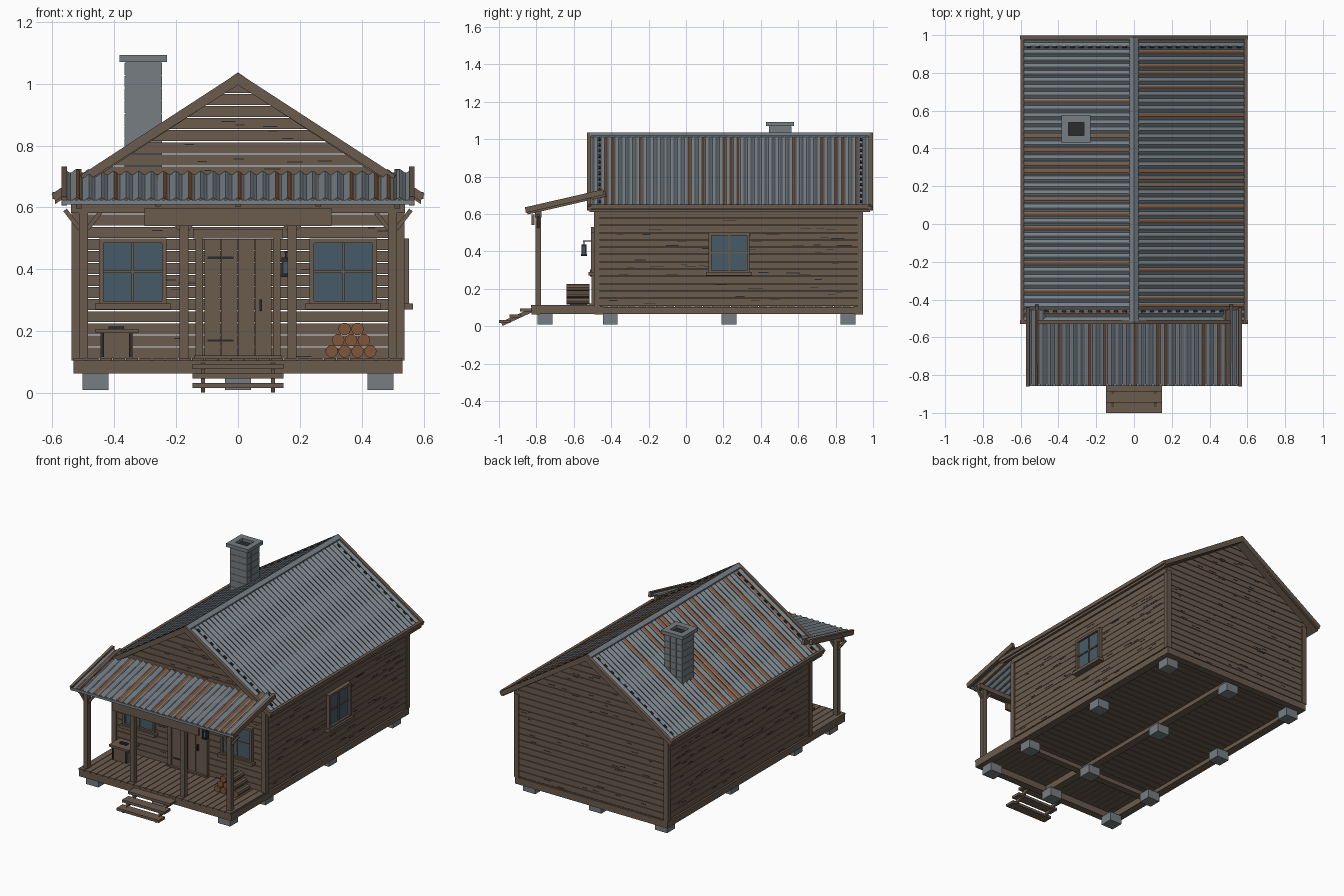
import bpy, bmesh, math, random
from mathutils import Vector as V

if "Cube" in bpy.data.objects:
    bpy.data.objects.remove(bpy.data.objects["Cube"])

random.seed(4)

def material(name, r, g, b):
    m = bpy.data.materials.new(name)
    m.diffuse_color = (r, g, b, 1)
    m.use_nodes = True
    m.node_tree.nodes["Principled BSDF"].inputs["Base Color"].default_value = m.diffuse_color
    return m

WOOD = material("weathered wood", 0.145, 0.103, 0.074)
METAL = material("roof metal", 0.19, 0.225, 0.25)
RUST = material("rust", 0.23, 0.092, 0.038)
STONE = material("stone", 0.18, 0.205, 0.22)
IRON = material("dark iron", 0.022, 0.024, 0.027)
GLASS = material("window glass", 0.062, 0.105, 0.135)
CUT = material("cut log", 0.22, 0.092, 0.042)

def prism(bm, poly, d, mi=0):
    a = [bm.verts.new(V(p)) for p in poly]
    b = [bm.verts.new(V(p) + V(d)) for p in poly]
    n = len(a)
    fs = [bm.faces.new(a[::-1]), bm.faces.new(b)]
    fs += [bm.faces.new((a[i], a[(i + 1) % n], b[(i + 1) % n], b[i])) for i in range(n)]
    for f in fs:
        f.material_index = mi
    return fs

def box(bm, x0, x1, y0, y1, z0, z1):
    prism(bm, [(x0, y0, z0), (x1, y0, z0), (x1, y1, z0), (x0, y1, z0)], (0, 0, z1 - z0))

def beam(bm, p, q, side, w, h):
    """Bar from p to q, w wide along side, h deep."""
    p, q, s = V(p), V(q), V(side).normalized()
    u = s.cross(q - p).normalized() * h / 2
    s = s * w / 2
    prism(bm, [p - s - u, p + s - u, p + s + u, p - s + u], q - p)

def finish(name, bm, *mats):
    bmesh.ops.recalc_face_normals(bm, faces=bm.faces[:])
    me = bpy.data.meshes.new(name)
    bm.to_mesh(me)
    bm.free()
    for m in mats:
        me.materials.append(m)
    ob = bpy.data.objects.new(name, me)
    bpy.context.collection.objects.link(ob)
    return ob

def boxes(name, mat, *items):
    bm = bmesh.new()
    for b in items:
        box(bm, *b)
    return finish(name, bm, mat)

def corrugated(name, start, across, slope, waves, rusty):
    """Ribbed metal sheet; rusty holds the numbers of rusted waves."""
    start, across, slope = V(start), V(across), V(slope)
    up = across.cross(slope).normalized()
    up = up if up.z > 0 else -up
    bm, prev, n = bmesh.new(), None, waves * 6
    for i in range(n + 1):
        p = start + across * i / n + up * 0.006 * math.cos(i * math.pi / 3)
        cur = (bm.verts.new(p), bm.verts.new(p + slope))
        if prev:
            f = bm.faces.new((prev[0], cur[0], cur[1], prev[1]))
            f.material_index = int((i - 1) // 6 in rusty and (i - 1) % 6 in (0, 1))
        prev = cur
    ob = finish(name, bm, METAL, RUST)
    if ob.data.polygons[0].normal.z < 0:
        ob.data.flip_normals()
    mod = ob.modifiers.new("thickness", 'SOLIDIFY')
    mod.thickness = 0.004
    return ob

SL = 0.655  # roof pitch, rise over run

# foundation blocks, sills and floors
boxes("foundation_blocks", STONE, *[(x - .042, x + .042, y - .04, y + .04, 0.01, 0.066)
      for x in (-.46, 0, .46) for y in (-.755, -.405, .23, .865)])
boxes("sills", WOOD, *[(x - .025, x + .025, -.82, .945, .064, .104) for x in (-.507, 0, .507)],
      *[(-.532, .532, y, y + .045, .063, .105) for y in (-.825, -.49, .90)])
boxes("house_floor", WOOD, *[(-.52, .52, -.46 + i * .05, -.414 + i * .05, .09, .108) for i in range(28)])
boxes("porch_floor", WOOD, *[(-.532 + i * .0426, -.493 + i * .0426, -.83, -.47, .104, .114) for i in range(25)])

# front and back walls of spaced planks, cut to the gable
for name, y in (("front_wall", -.485), ("back_wall", .925)):
    bm = bmesh.new()
    z = .112
    while z < .985:
        t = min(z + .0355, .995)
        a, b = min(.53, (1.005 - z) / SL), min(.53, (1.005 - t) / SL)
        prism(bm, [(-a, y, z), (a, y, z), (b, y, t), (-b, y, t)], (0, .015, 0))
        z += .039
    finish(name, bm, WOOD)

# side walls with backing
for name, s in (("right_wall", 1), ("left_wall", -1)):
    items = [(.515, .53, -.48, .935, .112 + i * .039, .1485 + i * .039) for i in range(13)]
    items += [(.507, .515, -.47, .925, .108, .62), (.51, .54, -.485, .94, .615, .645)]
    if s < 0:
        items = [(-b, -a, *r) for a, b, *r in items]
    boxes(name, WOOD, *items)
boxes("corner_boards", WOOD, *[(min(s * .505, s * .538), max(s * .505, s * .538), y, y + .03, .105, .63)
      for s in (-1, 1) for y in (-.493, .917)])

# weather cracks on the planks
bm = bmesh.new()
for i in range(45):
    z = .13 + .039 * random.randrange(21) + random.uniform(-.014, .014)
    a = min(.46, (.97 - z) / SL - .08)
    if a > .03:
        x, w = random.uniform(-a, a), random.uniform(.02, .06)
        for y in (-.4865, .939):
            box(bm, x, x + w, y, y + .0025, z, z + .003)
for i in range(50):
    z = .13 + .039 * random.randrange(12) + random.uniform(-.014, .014)
    y, w = random.uniform(-.42, .84), random.uniform(.03, .08)
    for x in (-.5315, .529):
        box(bm, x, x + .0025, y, y + w, z, z + .003)
finish("wall_cracks", bm, IRON)

# main roof: deck, barge boards, fascia, ribbed sheets
Y0, Y1, N = -.515, .985, 40
bm = bmesh.new()
prism(bm, [(0, Y0, 1.013), (.592, Y0, 1.013 - .592 * SL), (.592, Y0, .998 - .592 * SL), (0, Y0, .998),
           (-.592, Y0, .998 - .592 * SL), (-.592, Y0, 1.013 - .592 * SL)], (0, Y1 - Y0, 0))
finish("roof_deck", bm, WOOD)
for name, y in (("front_barge", -.53), ("back_barge", .977)):
    bm = bmesh.new()
    for s in (-1, 1):
        prism(bm, [(0, y, 1.035), (s * .603, y, .643), (s * .59, y, .62), (0, y, .996)], (0, .022, 0))
    finish(name, bm, WOOD)
boxes("eave_fascia", WOOD, (.582, .6, -.52, .99, .627, .65), (-.6, -.582, -.52, .99, .627, .65))
rust_y = {1: (.94, .85, .82, .75, .59, .30, .26, .22, .10, .02, -.25, -.37, -.44),
          -1: (.65, .46, .40, .34, .28, .14, .08, 0, -.18, -.33, -.45)}
for s in (1, -1):
    corrugated("roof_sheet_right" if s > 0 else "roof_sheet_left", (s * .592, Y0 + .005, 1.022 - .592 * SL),
               (0, Y1 - Y0 - .01, 0), (-s * .592, 0, .592 * SL), N,
               {int((y - Y0) / (Y1 - Y0) * N) for y in rust_y[s]})
bm = bmesh.new()
for s in (-1, 1):
    prism(bm, [(0, Y0, 1.036), (s * .024, Y0, 1.02), (s * .024, Y0, 1.012), (0, Y0, 1.026)], (0, Y1 - Y0, 0))
finish("ridge_cap", bm, METAL)
bm = bmesh.new()
for s in (-1, 1):
    for y in (-.463, .937):
        for i in range(12):
            x = .04 + i * .046
            beam(bm, (s * x, y, 1.031 - x * SL), (s * (x + .018), y, 1.031 - (x + .018) * SL), (0, 1, 0), .012, .006)
finish("roof_fasteners", bm, IRON)

# chimney: mortar core, block courses, cap with flue
cx, cy = -.306, .503
items = []
for k in range(9):
    z = .7 + k * .041
    for i in range(3):
        for j in range(3):
            x, y = cx - .0615 + i * .041, cy - .0615 + j * .041
            items.append((x + .001, x + .04, y + .001, y + .04, z, z + .0385))
boxes("chimney_blocks", STONE, *items)
boxes("chimney_core", STONE, (cx - .058, cx + .058, cy - .058, cy + .058, .7, 1.07))
boxes("chimney_cap", STONE, (cx - .077, cx + .077, cy - .075, cy - .035, 1.07, 1.092),
      (cx - .077, cx + .077, cy + .035, cy + .075, 1.07, 1.092),
      (cx - .077, cx - .041, cy - .035, cy + .035, 1.07, 1.092),
      (cx + .041, cx + .077, cy - .035, cy + .035, 1.07, 1.092))
boxes("chimney_flue", IRON, (cx - .042, cx + .042, cy - .036, cy + .036, 1.068, 1.074))

# porch roof on rafters
corrugated("porch_roof_sheet", (-.562, -.855, .626), (1.124, 0, 0), (0, .40, .092), 28,
           {1, 4, 8, 10, 14, 17, 18, 23, 25, 26})
bm = bmesh.new()
for x in (-.26, 0, .26):
    beam(bm, (x, -.85, .612), (x, -.47, .70), (1, 0, 0), .018, .018)
for s in (-1, 1):
    beam(bm, (s * .562, -.858, .621), (s * .562, -.44, .717), (1, 0, 0), .018, .03)
    beam(bm, (s * .515, -.85, .612), (s * .515, -.43, .709), (1, 0, 0), .018, .03)
finish("porch_rafters", bm, WOOD)
boxes("porch_eave", METAL, (-.568, .568, -.858, -.848, .609, .624))

# posts, header, braces, blank board
boxes("porch_header", WOOD, (-.54, .54, -.808, -.772, .582, .612))
px = (-.499, -.175, .175, .499)
boxes("porch_posts", WOOD, *[(x - .0145, x + .0145, -.805, -.775, .114, .59) for x in px])
bm = bmesh.new()
for x in px:
    for s in (-1, 1):
        beam(bm, (x + s * .012, -.79, .53), (x + s * .06, -.79, .592), (0, 1, 0), .014, .014)
finish("post_braces", bm, WOOD)
boxes("name_board", WOOD, (-.302, .302, -.825, -.81, .54, .598))

# steps
boxes("step_treads", WOOD, *[(-.147, .147, y, y + .062, z, z + .016)
      for y, z in ((-1, .016), (-.945, .047), (-.888, .078))])
bm = bmesh.new()
for x in (-.113, .113):
    beam(bm, (x, -.985, .012), (x, -.82, .088), (1, 0, 0), .014, .022)
finish("step_stringers", bm, WOOD)

# door with frame, hinges and handle
boxes("door", WOOD, *[(-.109 + i * .0548, -.056 + i * .0548, -.5, -.485, .122, .498) for i in range(4)])
boxes("door_frame", WOOD, (-.138, -.113, -.505, -.484, .114, .50), (.113, .138, -.505, -.484, .114, .50),
      (-.145, .145, -.508, -.484, .50, .53), (-.14, .14, -.515, -.484, .106, .122))
boxes("door_iron", IRON, (-.098, -.014, -.504, -.499, .433, .441), (-.098, -.014, -.504, -.499, .166, .174),
      (.070, .077, -.512, -.499, .265, .302))

# windows: trim, sill, bars and glass, placed on any wall by a mapping
def window(name, c, place):
    def put(part, mat, items):
        boxes(part, mat, *[place(c + a, c + b, d0, d1, z0, z1) for a, b, d0, d1, z0, z1 in items])
    put(name + "_glass", GLASS, [(-.098, .098, 0, .008, .295, .487)])
    put(name + "_frame", WOOD, [(-.109, -.095, 0, .022, .287, .5), (.095, .109, 0, .022, .287, .5),
        (-.109, .109, 0, .022, .485, .5), (-.122, .122, 0, .034, .27, .289), (-.095, .095, 0, .022, .287, .298),
        (-.004, .004, 0, .014, .295, .487), (-.095, .095, 0, .014, .388, .396)])

front = lambda a, b, d0, d1, z0, z1: (a, b, -.486 - d1, -.486 - d0, z0, z1)
right = lambda a, b, d0, d1, z0, z1: (.531 + d0, .531 + d1, a, b, z0, z1)
window("front_left_window", -.34, front)
window("front_right_window", .34, front)
window("side_window", .23, right)

# stacked firewood, cut ends showing
bm = bmesh.new()
for row, count in enumerate((4, 3, 2)):
    for i in range(count):
        x, z = .303 + row * .0208 + i * .0416, .135 + row * .036
        ring = [(x + .0205 * math.cos(a * math.pi / 5), -.64, z + .0205 * math.sin(a * math.pi / 5)) for a in range(10)]
        for f in prism(bm, ring, (0, .125, 0))[:2]:
            f.material_index = 1
finish("firewood", bm, WOOD, CUT)

# storage chest
boxes("chest", WOOD, (-.445, -.34, -.62, -.53, .114, .194), (-.46, -.322, -.63, -.52, .194, .207))
boxes("chest_iron", IRON, *[(x - .004, x + .004, -.625, -.525, .116, .194) for x in (-.437, -.348)],
      (-.418, -.368, -.585, -.565, .205, .216))

# hanging lantern
bm = bmesh.new()
box(bm, .150, .158, -.55, -.484, .452, .459)
box(bm, .152, .156, -.548, -.544, .435, .455)
for z0, z1, r in ((.425, .438, .014), (.376, .386, .016)):
    box(bm, .154 - r, .154 + r, -.546 - r, -.546 + r, z0, z1)
for sx in (-1, 1):
    for sy in (-1, 1):
        x, y = .154 + sx * .010, -.546 + sy * .010
        box(bm, x - .003, x + .003, y - .003, y + .003, .38, .43)
finish("lantern", bm, IRON)
boxes("lantern_glass", GLASS, (.145, .163, -.555, -.537, .386, .425))
